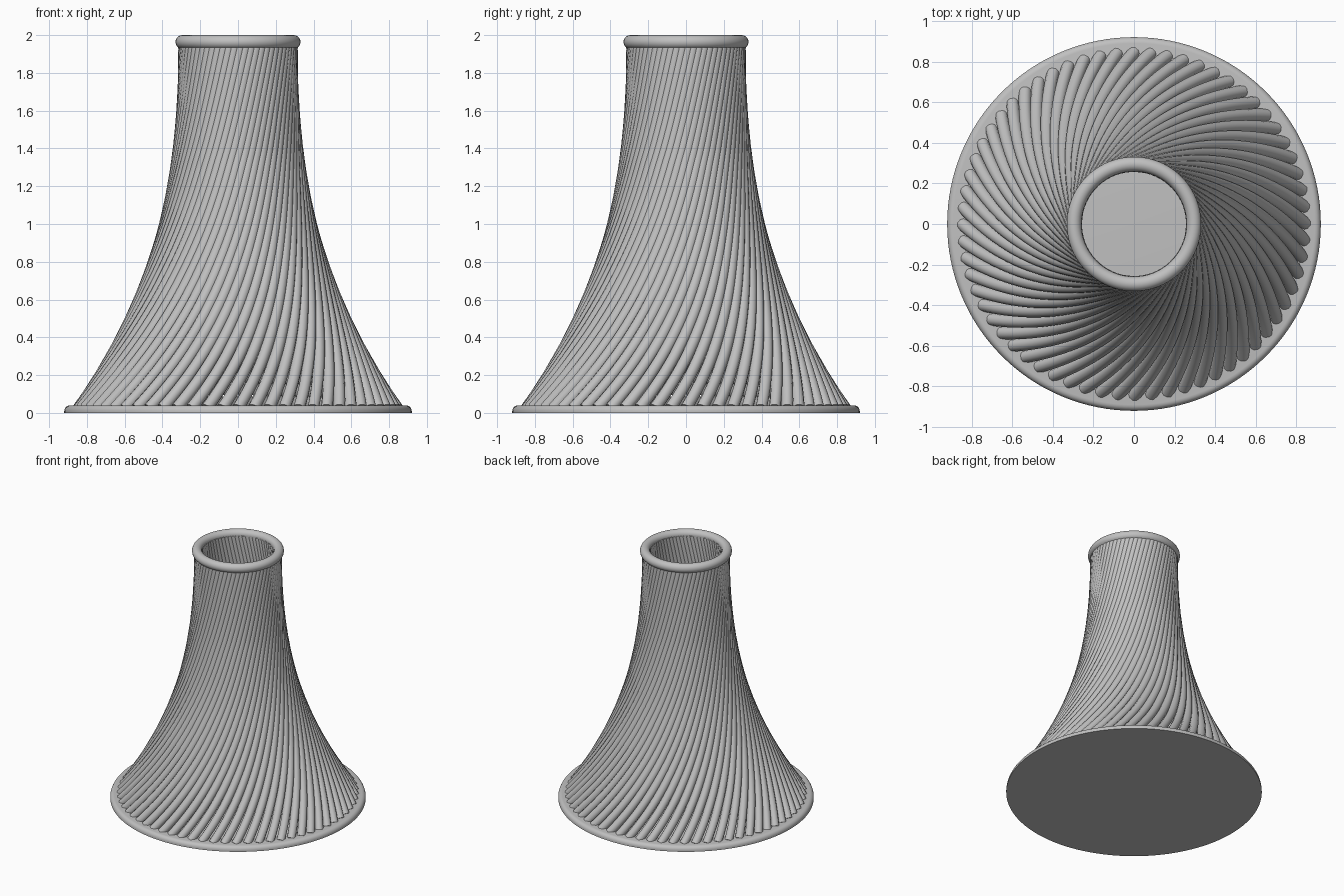
import bpy
import math

cube = bpy.data.objects.get("Cube")
if cube:
    bpy.data.objects.remove(cube, do_unlink=True)

HEIGHT = 2.0
RIBS = 64
RIB_RADIUS = 0.031
STEPS = 44
TWIST = math.radians(82)

grey = bpy.data.materials.new("plain grey")
grey.use_nodes = True
colour = (0.53, 0.53, 0.53, 1)
grey.diffuse_color = colour
grey.node_tree.nodes["Principled BSDF"].inputs["Base Color"].default_value = colour


def flare(t):
    """Radius of the rib centre line at height fraction t."""
    return 0.286 + 0.577 * (1 - t) ** 2.5


def finish(obj, name):
    obj.name = name
    obj.data.materials.clear()
    obj.data.materials.append(grey)


# Twisted ribs forming the hollow flared wall
curve = bpy.data.curves.new("ribs", "CURVE")
curve.dimensions = "3D"
curve.bevel_depth = RIB_RADIUS
curve.bevel_resolution = 3
curve.use_fill_caps = True
for i in range(RIBS):
    spline = curve.splines.new("POLY")
    spline.points.add(STEPS)
    start = math.tau * i / RIBS
    for k, point in enumerate(spline.points):
        t = k / STEPS
        z = 0.025 + t * 1.935
        angle = start + TWIST * t
        r = flare(z / HEIGHT)
        point.co = (r * math.cos(angle), r * math.sin(angle), z, 1)
    spline.use_smooth = True
ribs = bpy.data.objects.new("twisted_ribs", curve)
bpy.context.collection.objects.link(ribs)
bpy.ops.object.select_all(action="DESELECT")
ribs.select_set(True)
bpy.context.view_layer.objects.active = ribs
bpy.ops.object.convert(target="MESH")
finish(bpy.context.object, "twisted_ribs")

# Rounded ring around the open mouth
bpy.ops.mesh.primitive_torus_add(
    major_radius=0.295, minor_radius=0.036, major_segments=96,
    minor_segments=20, location=(0, 0, HEIGHT - 0.036))
bpy.ops.object.shade_smooth()
finish(bpy.context.object, "mouth_ring")

# Solid base disc with a rounded upper edge
bpy.ops.mesh.primitive_cylinder_add(
    vertices=128, radius=0.92, depth=0.04, location=(0, 0, 0.02))
base = bpy.context.object
for vert in base.data.vertices:
    vert.select = False
bevel = base.modifiers.new("rounded edge", "BEVEL")
bevel.width = 0.03
bevel.segments = 5
bevel.limit_method = "WEIGHT"
weights = base.data.attributes.new("bevel_weight_edge", "FLOAT", "EDGE")
for edge in base.data.edges:
    if all(base.data.vertices[v].co.z > 0 for v in edge.vertices):
        weights.data[edge.index].value = 1
bpy.ops.object.modifier_apply(modifier=bevel.name)
bpy.ops.object.shade_smooth_by_angle(angle=math.radians(35))
finish(base, "base_disc")
